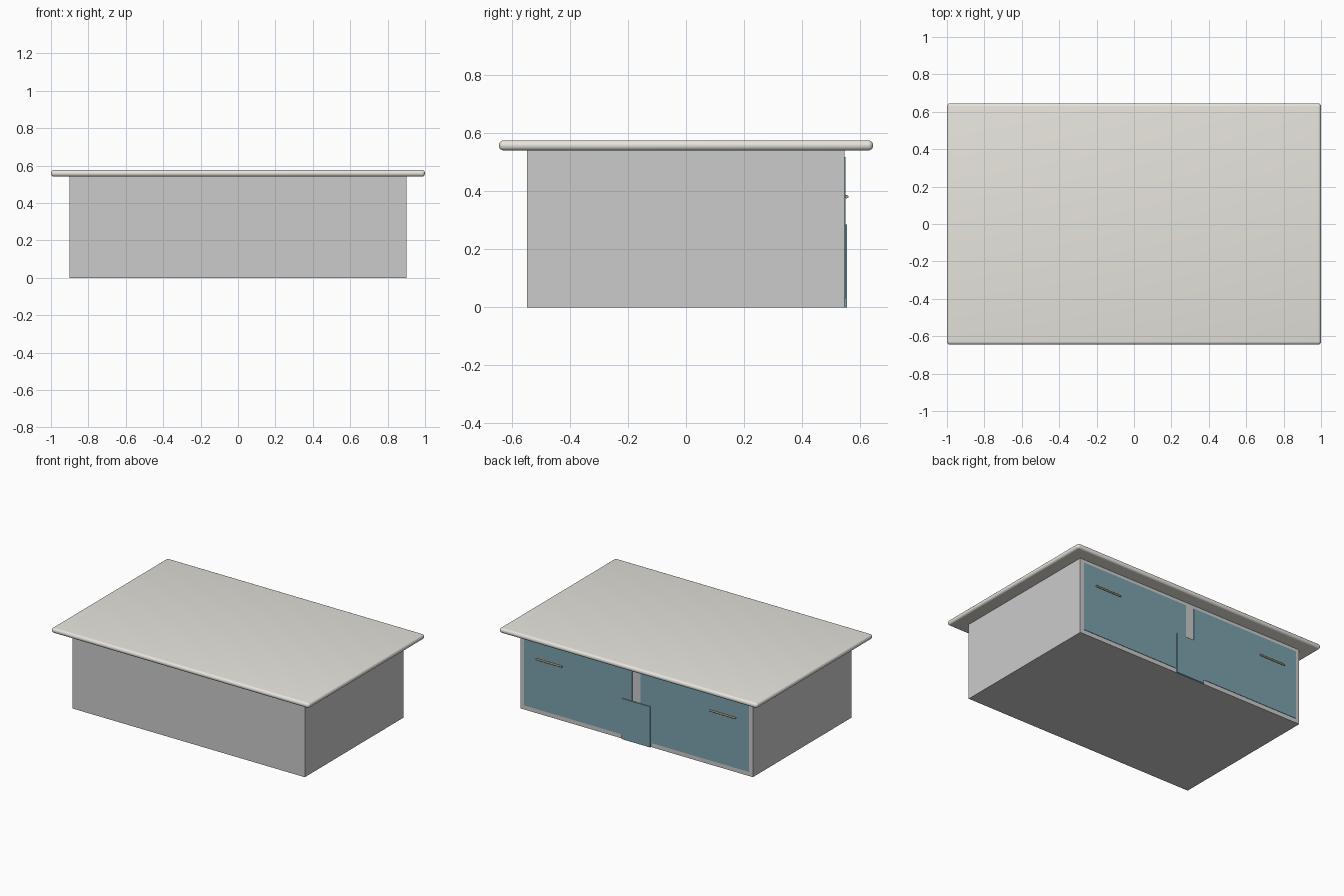
import bpy, bmesh, math

if "Cube" in bpy.data.objects:
    bpy.data.objects.remove(bpy.data.objects["Cube"])


def material(name, rgb):
    m = bpy.data.materials.new(name)
    m.diffuse_color = (*rgb, 1)
    m.use_nodes = True
    m.node_tree.nodes["Principled BSDF"].inputs["Base Color"].default_value = m.diffuse_color
    return m


def box(name, x, y, z, mat=None, bevel=0, segments=4):
    """Box from (min, max) ranges, optionally with rounded edges."""
    bm = bmesh.new()
    bmesh.ops.create_cube(bm, size=1)
    for v in bm.verts:
        v.co = [r[0] if c < 0 else r[1] for c, r in zip(v.co, (x, y, z))]
    if bevel:
        bmesh.ops.bevel(bm, geom=bm.edges[:], offset=bevel, segments=segments,
                        profile=0.5, affect='EDGES', clamp_overlap=True)
    return finish(name, bm, mat)


def rod(name, centre, radius, length, mat=None):
    """Cylinder lying along x."""
    bm = bmesh.new()
    bmesh.ops.create_cone(bm, cap_ends=True, segments=16, radius1=radius,
                          radius2=radius, depth=length)
    for v in bm.verts:
        a, b, c = v.co
        v.co = (centre[0] + c, centre[1] + a, centre[2] + b)
    bmesh.ops.recalc_face_normals(bm, faces=bm.faces[:])
    return finish(name, bm, mat)


def finish(name, bm, mat):
    mesh = bpy.data.meshes.new(name)
    bm.to_mesh(mesh)
    bm.free()
    ob = bpy.data.objects.new(name, mesh)
    bpy.context.collection.objects.link(ob)
    if mat:
        mesh.materials.append(mat)
    return ob


def smooth(ob, angle=35):
    bpy.ops.object.select_all(action='DESELECT')
    ob.select_set(True)
    bpy.context.view_layer.objects.active = ob
    bpy.ops.object.shade_smooth_by_angle(angle=math.radians(angle))


blue = material("blue_paint", (0.20, 0.36, 0.42))
stone = material("warm_stone", (0.80, 0.78, 0.72))
brass = material("brass", (0.45, 0.36, 0.22))

# Closed cabinet body
box("cabinet_body", (-0.902, 0.902), (-0.548, 0.547), (0, 0.543))

# Overhanging worktop with a full bullnose edge
smooth(box("worktop", (-1, 1), (-0.645, 0.645), (0.541, 0.576), stone, bevel=0.0165, segments=5))

# Pair of back doors, each with a horizontal rod handle
for side, s in (("left", 1), ("right", -1)):
    xs = sorted((s * 0.033, s * 0.873))
    box(side + "_door", xs, (0.53, 0.55), (0.03, 0.518), blue)
    smooth(rod(side + "_handle", (s * 0.675, 0.554, 0.382), 0.006, 0.2, brass))

# Lower centre panel covering the gap between the doors
box("centre_panel", (-0.11, 0.11), (0.54, 0.556), (0, 0.285), blue)
